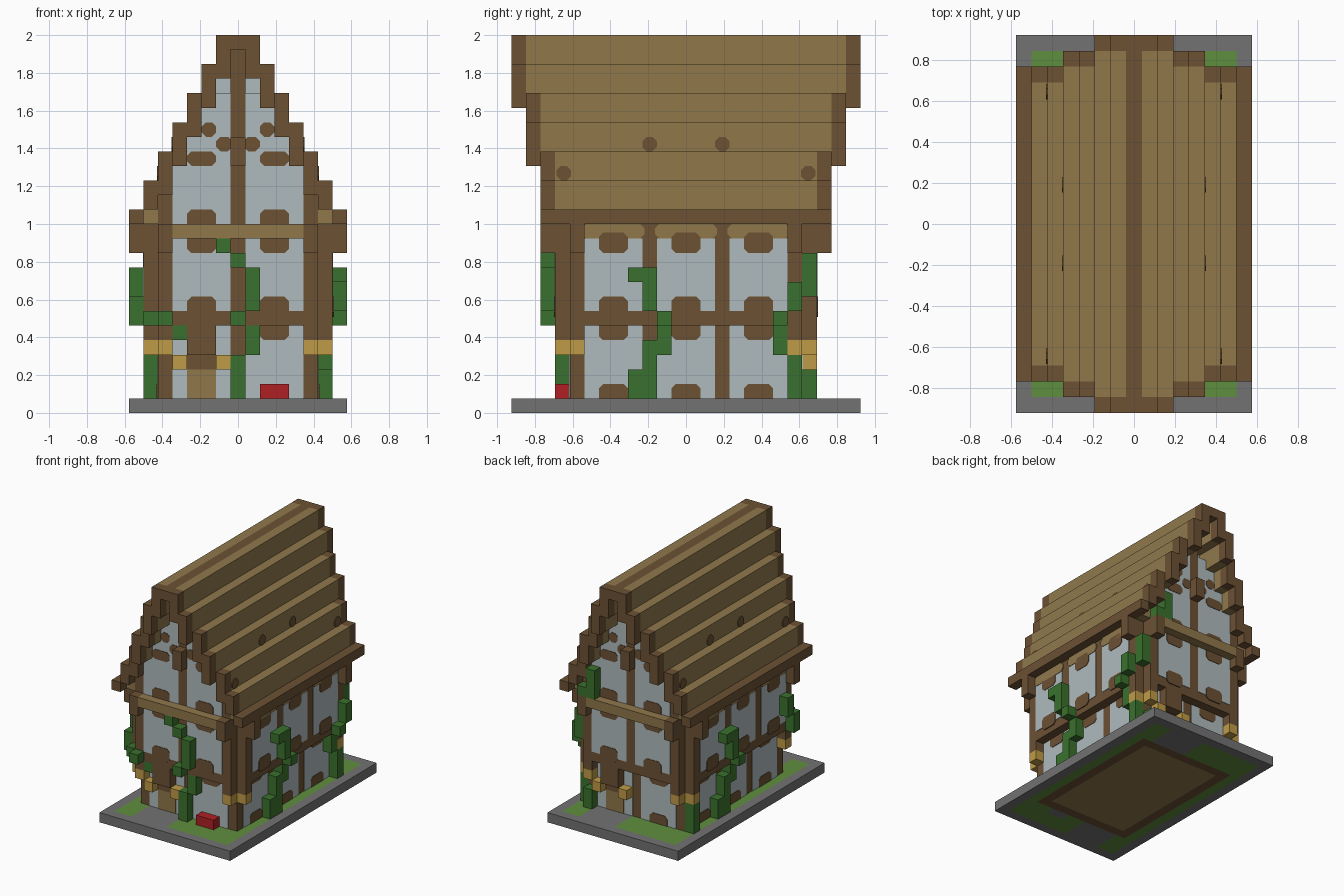
import bpy, bmesh
from mathutils import Vector

V = 1 / 13  # one block
cube = bpy.data.objects.get("Cube")
if cube:
    bpy.data.objects.remove(cube)


def material(name, rgb):
    m = bpy.data.materials.new(name)
    lin = [((c / 255 + 0.055) / 1.055) ** 2.4 for c in rgb] + [1]
    m.use_nodes = True
    m.diffuse_color = lin
    m.node_tree.nodes["Principled BSDF"].inputs["Base Color"].default_value = lin
    return m


TIMBER = material("dark timber", (108, 81, 52))
PLANK = material("light plank", (144, 120, 75))
PLASTER = material("pale plaster", (175, 187, 190))
LEAF = material("vine green", (58, 113, 46))
GRASS = material("grass green", (96, 142, 62))
STONE = material("grey stone", (114, 114, 114))
GOLD = material("straw gold", (190, 155, 70))
RED = material("red", (176, 32, 36))

parts = {}


def mesh_of(part, mat):
    return parts.setdefault(part, (bmesh.new(), mat))[0]


def box(part, mat, x, y, z):
    """Axis-aligned box from (low, high) ranges in blocks."""
    bm = mesh_of(part, mat)
    lo, hi = Vector((x[0], y[0], z[0])), Vector((x[1], y[1], z[1]))
    for v in bmesh.ops.create_cube(bm, size=1)["verts"]:
        v.co = [(lo[k] + hi[k]) / 2 + v.co[k] * (hi[k] - lo[k]) for k in range(3)]


def flip(r):
    return (-r[1], -r[0])


def twin(part, mat, x, y, z):
    """Box and its half-turn copy about the z axis."""
    box(part, mat, x, y, z)
    box(part, mat, flip(x), flip(y), z)


def four(part, mat, x, y, z):
    """Box in all four quadrants."""
    twin(part, mat, x, y, z)
    twin(part, mat, flip(x), y, z)


TURN = {
    "front": lambda u, d: (u, -d), "back": lambda u, d: (-u, d),
    "right": lambda u, d: (d, u), "left": lambda u, d: (-d, -u),
}


def plate(part, mat, sides, u, z, depth, t, c=0.3):
    """Thin plate with clipped corners on opposite walls."""
    (a, b), (l, h) = u, z
    outline = [(a + c, l), (b - c, l), (b, l + c), (b, h - c),
               (b - c, h), (a + c, h), (a, h - c), (a, l + c)]
    bm = mesh_of(part, mat)
    for side in sides:
        rings = [[bm.verts.new((*TURN[side](p, d), q)) for p, q in outline]
                 for d in (depth, depth + t)]
        bm.faces.new(rings[0][::-1])
        bm.faces.new(rings[1])
        for k in range(8):
            n = (k + 1) % 8
            bm.faces.new((rings[0][k], rings[0][n], rings[1][n], rings[1][k]))


def ground_colour(x, y):
    """Material slot on the base: stone, grass, timber, plank."""
    ax, ay = abs(x), abs(y)
    if ax < 4.5 and ay < 7:
        return 3
    if ax < 5.5 and ay < 8:
        return 2
    path = -4.5 < (x if y < 0 else -x) < -0.5 and ay > 8
    pad = 1.5 < x < 3.5 and -9 < y < -8
    return 0 if ax > 6.5 or ay > 11 or path or pad else 1


# Base slab
bm = bmesh.new()
bmesh.ops.create_grid(bm, x_segments=15, y_segments=24, size=1)
for v in bm.verts:
    v.co = (v.co.x * 7.5 * V, v.co.y * 12 * V, 0)
for f in bm.faces:
    p = f.calc_center_median() / V
    f.material_index = ground_colour(p.x, p.y)
me = bpy.data.meshes.new("base_slab")
bm.to_mesh(me)
bm.free()
for m in (STONE, GRASS, TIMBER, PLANK):
    me.materials.append(m)
base = bpy.data.objects.new("base_slab", me)
bpy.context.collection.objects.link(base)
solid = base.modifiers.new("thickness", "SOLIDIFY")
solid.thickness, solid.offset = V, 1

# Timber-framed body: lower storey and wider upper storey
box("lower_storey", TIMBER, (-5.5, 5.5), (-8, 8), (1, 6))
box("upper_storey", TIMBER, (-5.5, 5.5), (-9, 9), (6, 13))
box("upper_storey", TIMBER, (-6.5, 6.5), (-8, 8), (6, 13))

# Corner brackets under the overhangs
for mat, part, z in ((GOLD, "straw_bracket", (4, 5)), (TIMBER, "corner_bracket", (5, 6))):
    four(part, mat, (4.5, 5.5), (8, 9), z)
    four(part, mat, (5.5, 6.5), (7, 8), z)
four("eave_bracket", TIMBER, (4.5, 5.5), (9, 10), (11, 13))
four("eave_bracket", TIMBER, (6.5, 7.5), (7, 8), (11, 13))

# Stepped roof with dark verges, and the gable behind it
for i, end in enumerate((10, 10, 11, 11, 12, 12)):
    out, low = 6.5 - i, 13 + 2 * i
    x, z = (out - 1, out), (low, low + 3)
    twin("roof_planks", PLANK, x, (1 - end, end - 1), z)
    four("roof_verge", TIMBER, x, (end - 1, end), (14, 16) if i == 0 else z)
    if i < 5:
        g = 9 if i < 4 else 8
        box("gable", TIMBER, (1 - out, out - 1), (-g, g), (low, low + 3))
box("ridge", TIMBER, (-0.5, 0.5), (-12, 12), (25, 26))
twin("eave", TIMBER, (6.5, 7.5), (-10, 10), (13, 14))
twin("gable_post", TIMBER, (-0.5, 0.5), (-9, -8), (21, 25))
twin("gable_post", TIMBER, (-0.5, 0.5), (-10, -9), (17, 19))
twin("gable_beam", PLANK, (-4.5, 4.5), (-10, -9), (12, 13))

# Small pegs painted on the roof
for s in (-1, 1):
    for mid, z, d in ((2.5, (18, 19), 4.5), (8.4, (16, 17), 5.5)):
        plate("roof_peg", TIMBER, ("right", "left"), (s * mid - 0.5, s * mid + 0.5), z, d, 0.08)

# Plaster panels with timber blocks on the gable ends
ENDS, FLANKS = ("front", "back"), ("right", "left")
for s in (-1, 1):
    def span(a, b):
        return (a, b) if s > 0 else (-b, -a)
    for w, z, d in ((4.5, (1, 6), 8), (4.5, (7, 12), 9), (4.5, (13, 18), 9),
                    (3.5, (18, 20), 9), (2.5, (20, 22), 9), (1.5, (22, 24), 8)):
        plate("plaster_panel", PLASTER, ENDS, span(0.5, w), z, d, 0.05, 0.02)
    for z, d in (((5, 6.4), 8), ((6.6, 8), 9), ((11, 12.4), 9), ((12.6, 14), 9), ((17, 18), 9)):
        plate("timber_block", TIMBER, ENDS, span(1.5, 3.5), z, d, 0.1)
    plate("timber_block", TIMBER, ENDS, span(0.4, 1.5), (18, 19), 9, 0.1)
    plate("timber_block", TIMBER, ENDS, span(1.5, 2.5), (19, 20), 9, 0.1)
plate("timber_block", TIMBER, ENDS, (1.5, 3.5), (0.6, 2), 8, 0.1)

# Plaster panels along the flanks
for mid in (-5, 0, 5):
    wide, narrow = (mid - 2, mid + 2), (mid - 1, mid + 1)
    plate("plaster_panel", PLASTER, FLANKS, wide, (1, 6), 5.5, 0.05, 0.02)
    plate("plaster_panel", PLASTER, FLANKS, wide, (7, 12), 6.5, 0.05, 0.02)
    for z, d in (((0.6, 2), 5.5), ((5, 6.4), 5.5), ((6.6, 8), 6.5), ((11, 12.4), 6.5)):
        plate("timber_block", TIMBER, FLANKS, narrow, z, d, 0.1)
    plate("wall_plank", PLANK, FLANKS, (mid - 2.15, mid + 2.15), (12, 13), 6.5, 0.1)

# Doors with hoods and lanterns
plate("door", PLANK, ENDS, (-3.5, -1.5), (1, 3), 8, 0.1, 0.02)
plate("door_lintel", TIMBER, ENDS, (-3.5, -1.5), (3, 4), 8, 0.1, 0.02)
twin("door_hood", TIMBER, (-3.5, -1.5), (-9, -8), (4, 6))
for x in (-4, -1):
    twin("lantern", GOLD, (x - 0.5, x + 0.5), (-9, -8), (3, 4))
box("red_planter", RED, (1.5, 3.5), (-9, -8), (1, 2))


def vine(part, cells, add):
    for x, y, low, high in cells:
        add(part, LEAF, (x - 0.5, x + 0.5), (y - 0.5, y + 0.5), (low, high))


# Climbing vines
vine("front_vine", ((0, -8.5, 1, 4), (1, -8.5, 4, 6), (0, -9.5, 6, 7), (1, -9.5, 7, 10),
                    (0, -9.5, 10, 11), (-1, -9.5, 11, 12)), box)
vine("corner_vine", ((-4, -8.5, 5, 6), (-5, -9.5, 6, 7), (-6, -8.5, 6, 7), (-7, -7.5, 6, 8),
                     (-7, -6.5, 8, 10), (-6, 7.5, 1, 4)), box)
vine("flank_vine", ((6, -2.5, 1, 5), (6, -3.5, 1, 3), (6, -1.5, 4, 6), (7, -1.5, 6, 7),
                    (7, -2.5, 7, 10), (7, -3.5, 9, 10)), twin)
vine("back_vine", ((5, 8.5, 1, 3), (6, 7.5, 1, 4), (6, 6.5, 4, 6), (7, 6.5, 6, 7),
                   (7, 7.5, 7, 9), (6, 8.5, 8, 11), (5, 9.5, 11, 14), (4, 9.5, 13, 16)), box)

# Turn the collected parts into objects
for name, (bm, mat) in parts.items():
    bmesh.ops.scale(bm, vec=(V, V, V), verts=bm.verts)
    bmesh.ops.recalc_face_normals(bm, faces=bm.faces)
    me = bpy.data.meshes.new(name)
    bm.to_mesh(me)
    bm.free()
    me.materials.append(mat)
    bpy.context.collection.objects.link(bpy.data.objects.new(name, me))
